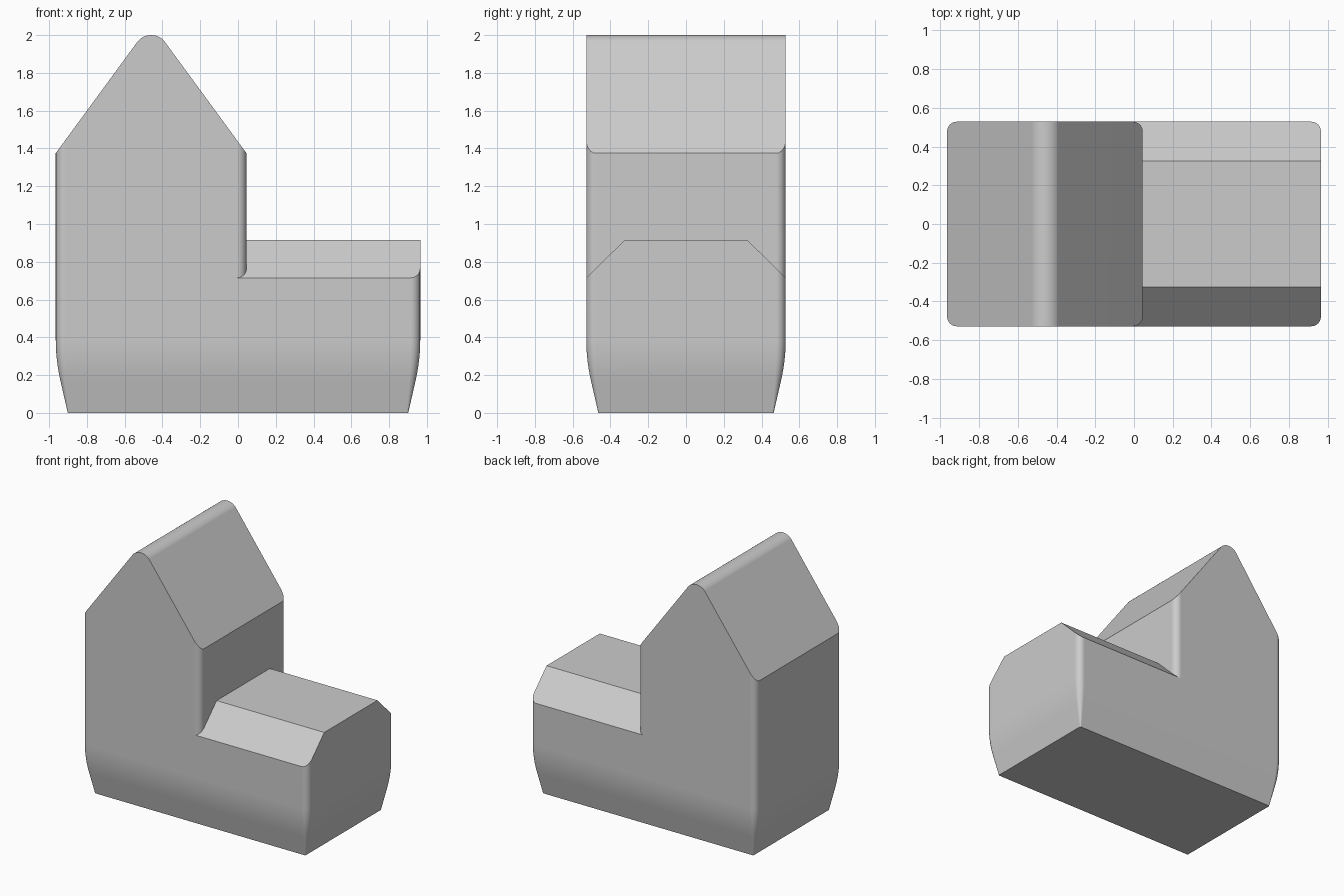
import bpy
import bmesh
from math import sin, cos, pi, atan2
from mathutils import Vector

HALF_X, HALF_Y = 0.965, 0.528
RADIUS = 0.05
STEPS = 6

cube = bpy.data.objects.get("Cube")
if cube:
    bpy.data.objects.remove(cube, do_unlink=True)

stone = bpy.data.materials.new("light grey")
stone.use_nodes = True
stone.diffuse_color = (0.6, 0.6, 0.6, 1)
stone.node_tree.nodes["Principled BSDF"].inputs["Base Color"].default_value = (0.6, 0.6, 0.6, 1)


def rounded_ring(bm, x0, x1, half_y, radius, z):
    """Vertices of a rounded rectangle at height z."""
    ring = []
    corners = [(x1, half_y, 1, 1), (x0, half_y, -1, 1), (x0, -half_y, -1, -1), (x1, -half_y, 1, -1)]
    for quarter, (x, y, sx, sy) in enumerate(corners):
        for i in range(STEPS + 1):
            a = (quarter + i / STEPS) * pi / 2
            ring.append(bm.verts.new((x - sx * radius + radius * cos(a),
                                      y - sy * radius + radius * sin(a), z)))
    return ring


def loft(bm, rings):
    """Closed solid through a stack of rings."""
    bm.faces.new(rings[0][::-1])
    bm.faces.new(rings[-1])
    n = len(rings[0])
    for low, high in zip(rings, rings[1:]):
        for i in range(n):
            j = (i + 1) % n
            bm.faces.new((low[i], low[j], high[j], high[i]))


def slice_off(bm, point, normal):
    """Cut away everything beyond a plane and close the cut."""
    geom = bm.verts[:] + bm.edges[:] + bm.faces[:]
    cut = bmesh.ops.bisect_plane(bm, geom=geom, dist=1e-6, plane_co=point,
                                 plane_no=normal, clear_outer=True)
    edges = [e for e in cut["geom_cut"] if isinstance(e, bmesh.types.BMEdge)]
    bmesh.ops.holes_fill(bm, edges=[e for e in edges if e.is_boundary])


def make_object(name, bm):
    bmesh.ops.recalc_face_normals(bm, faces=bm.faces)
    mesh = bpy.data.meshes.new(name)
    bm.to_mesh(mesh)
    bm.free()
    mesh.materials.append(stone)
    obj = bpy.data.objects.new(name, mesh)
    bpy.context.collection.objects.link(obj)
    return obj


# Long hall: flared foot, straight walls, chamfered top
bm = bmesh.new()
rings = [rounded_ring(bm, -HALF_X + 0.064, HALF_X - 0.064, HALF_Y - 0.064, 0.008, 0)]
for i in range(STEPS + 1):
    t = 1 - i / STEPS
    inset = 0.026 * t * t
    rings.append(rounded_ring(bm, -HALF_X + inset, HALF_X - inset, HALF_Y - inset,
                              RADIUS - 0.65 * inset, 0.39 - 0.225 * t))
rings.append(rounded_ring(bm, -HALF_X, HALF_X, HALF_Y, RADIUS, 0.915))
loft(bm, rings)
for side in (-1, 1):
    slice_off(bm, Vector((0, side * HALF_Y, 0.715)), Vector((0, side * 0.2, 0.203)))
hall = make_object("hall_with_tower", bm)

# Tower: straight walls under a gable whose ridge is rounded by tangent planes
EAVE, RIGHT = 1.375, 0.045
bm = bmesh.new()
loft(bm, [rounded_ring(bm, -HALF_X, RIGHT, HALF_Y, RADIUS, z) for z in (0.5, 2.2)])
mid = (RIGHT - HALF_X) / 2
pitch = atan2(0.689, 0.505)
ridge_radius = 0.092
centre = Vector((mid, 0, 2 - ridge_radius))
for i in range(13):
    a = pitch * (i / 6 - 1)
    normal = Vector((sin(a), 0, cos(a)))
    slice_off(bm, centre + normal * ridge_radius, normal)
tower = make_object("tower_helper", bm)

# Join both into one clean shell
union = hall.modifiers.new("join tower", "BOOLEAN")
union.operation = "UNION"
union.solver = "EXACT"
union.object = tower
bpy.ops.object.select_all(action="DESELECT")
bpy.context.view_layer.objects.active = hall
hall.select_set(True)
bpy.ops.object.modifier_apply(modifier=union.name)
bpy.data.objects.remove(tower, do_unlink=True)

bm = bmesh.new()
bm.from_mesh(hall.data)
bmesh.ops.remove_doubles(bm, verts=bm.verts, dist=1e-5)
bmesh.ops.dissolve_limit(bm, angle_limit=0.005, verts=bm.verts, edges=bm.edges)
bm.to_mesh(hall.data)
bm.free()

# Smooth rounded parts, keep flat faces flat
bpy.ops.object.shade_smooth_by_angle(angle=pi / 6)
weighted = hall.modifiers.new("flat face normals", "WEIGHTED_NORMAL")
weighted.keep_sharp = True
